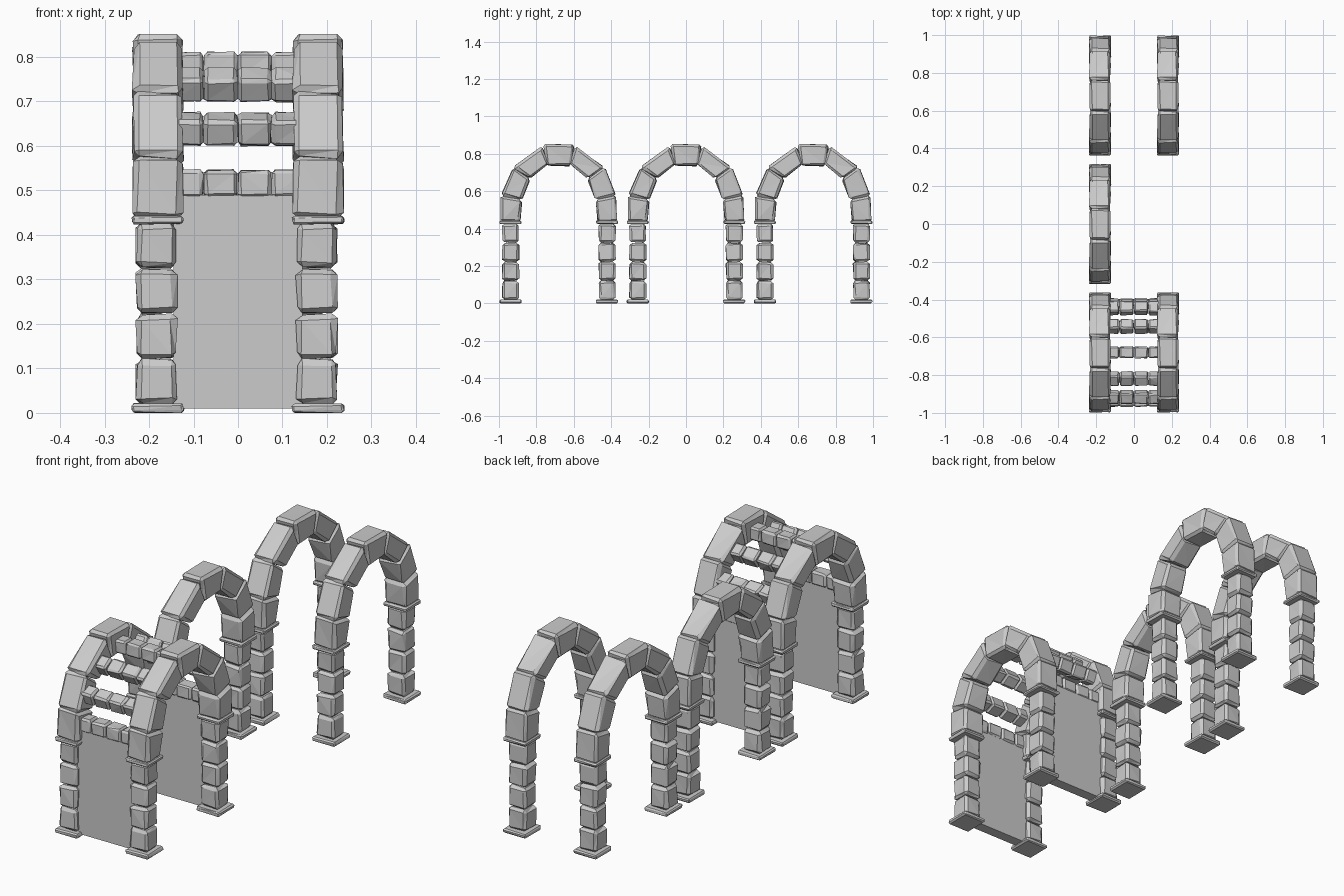
import bpy, bmesh, random
from mathutils import Vector

if "Cube" in bpy.data.objects:
    bpy.data.objects.remove(bpy.data.objects["Cube"])

random.seed(4)


def add_stone(bm, quad, x0, x1, bevel=0.012, jitter=0.003):
    """Rough chamfered stone: a (y, z) quad extruded from x0 to x1."""
    part = bmesh.new()
    a = [part.verts.new((x0, y, z)) for y, z in quad]
    b = [part.verts.new((x1, y, z)) for y, z in quad]
    part.faces.new(a)
    part.faces.new(b[::-1])
    for i in range(4):
        j = (i + 1) % 4
        part.faces.new((a[j], a[i], b[i], b[j]))
    bmesh.ops.recalc_face_normals(part, faces=part.faces[:])
    bmesh.ops.bevel(part, geom=part.edges[:], offset=bevel, segments=1,
                    profile=0.5, affect='EDGES')
    for v in part.verts:
        v.co += Vector([random.uniform(-jitter, jitter) for _ in range(3)])
        v.co.z = max(v.co.z, 0)
    # split the large faces into uneven facets
    bmesh.ops.triangulate(part, faces=part.faces[:])
    tmp = bpy.data.meshes.new("tmp")
    part.to_mesh(tmp)
    part.free()
    bm.from_mesh(tmp)
    bpy.data.meshes.remove(tmp)


def rect(y, z0, z1, half):
    return [(y - half, z0), (y + half, z0), (y + half, z1), (y - half, z1)]


def make_mesh(name, stones):
    bm = bmesh.new()
    for s in stones:
        add_stone(bm, *s)
    bmesh.ops.recalc_face_normals(bm, faces=bm.faces[:])
    me = bpy.data.meshes.new(name)
    bm.to_mesh(me)
    bm.free()
    return me


def place(name, me, loc):
    ob = bpy.data.objects.new(name, me)
    ob.location = loc
    bpy.context.collection.objects.link(ob)


LEG = 0.258     # leg distance from the arch centre
SIDE = 0.18     # arch distance from the centre line
BAY = 0.68      # spacing of the arches

# Legs: four stacked stones, with a plate below and above
pillar, plates = [], []
for s in (-1, 1):
    for i in range(4):
        z = 0.02 + i * 0.102
        pillar.append((rect(s * LEG, z, z + 0.1, 0.044), -0.048, 0.042))
    for z0, z1 in ((0, 0.02), (0.425, 0.443)):
        plates.append((rect(s * LEG, z0, z1, 0.058), -0.058, 0.058, 0.005, 0.002))

# Arch ring: joints as (outer y, outer z, inner y, inner z), mirrored, plus keystone
joints = [((-0.308, 0.437), (-0.208, 0.437)),
          ((-0.308, 0.577), (-0.198, 0.553)),
          ((-0.243, 0.727), (-0.155, 0.668)),
          ((-0.088, 0.84), (-0.056, 0.746))]
ring = []
for s in (-1, 1):
    for (o0, i0), (o1, i1) in zip(joints, joints[1:]):
        quad = [(-s * y, z) for y, z in (o0, i0, i1, o1)]
        ring.append((quad, -0.055, 0.055, 0.012, 0.004))
ring.append(([(-0.083, 0.85), (0.083, 0.85), (0.065, 0.735), (-0.065, 0.735)],
             -0.055, 0.055, 0.012, 0.003))

pillar_me = make_mesh("pillar_stones", pillar)
plate_me = make_mesh("pillar_plates", plates)
ring_me = make_mesh("arch_ring", ring)
for x, y in ((-SIDE, -BAY), (-SIDE, 0), (-SIDE, BAY), (SIDE, -BAY), (SIDE, BAY)):
    for me in (pillar_me, plate_me, ring_me):
        place(me.name, me, (x, y, 0))

# Stone cross beams joining the two front arches: (y, z, slope of the section)
beams = [(0, 0.78, 0)]
for s in (-1, 1):
    beams += [(s * 0.256, 0.515, 0), (s * 0.235, 0.638, -s * 0.4),
              (s * 0.138, 0.738, -s * 0.65)]
for y, z, k in beams:
    u = Vector((1, k)).normalized() * 0.031
    w = Vector((-u.y, u.x))
    c = Vector((y, z))
    quad = [tuple(c + d) for d in (-u - w, u - w, u + w, w - u)]
    stones = [(quad, -0.153 + i * 0.0765, -0.078 + i * 0.0765, 0.008, 0.002)
              for i in range(4)]
    place("cross_beam", make_mesh("cross_beam", stones), (0, -BAY, 0))

# Plain wall panels between the legs of the front bay
for s in (-1, 1):
    bpy.ops.mesh.primitive_cube_add(size=1, location=(0, -BAY + s * LEG, 0.25))
    wall = bpy.context.object
    wall.name = "wall_panel"
    wall.scale = (0.29, 0.05, 0.48)
